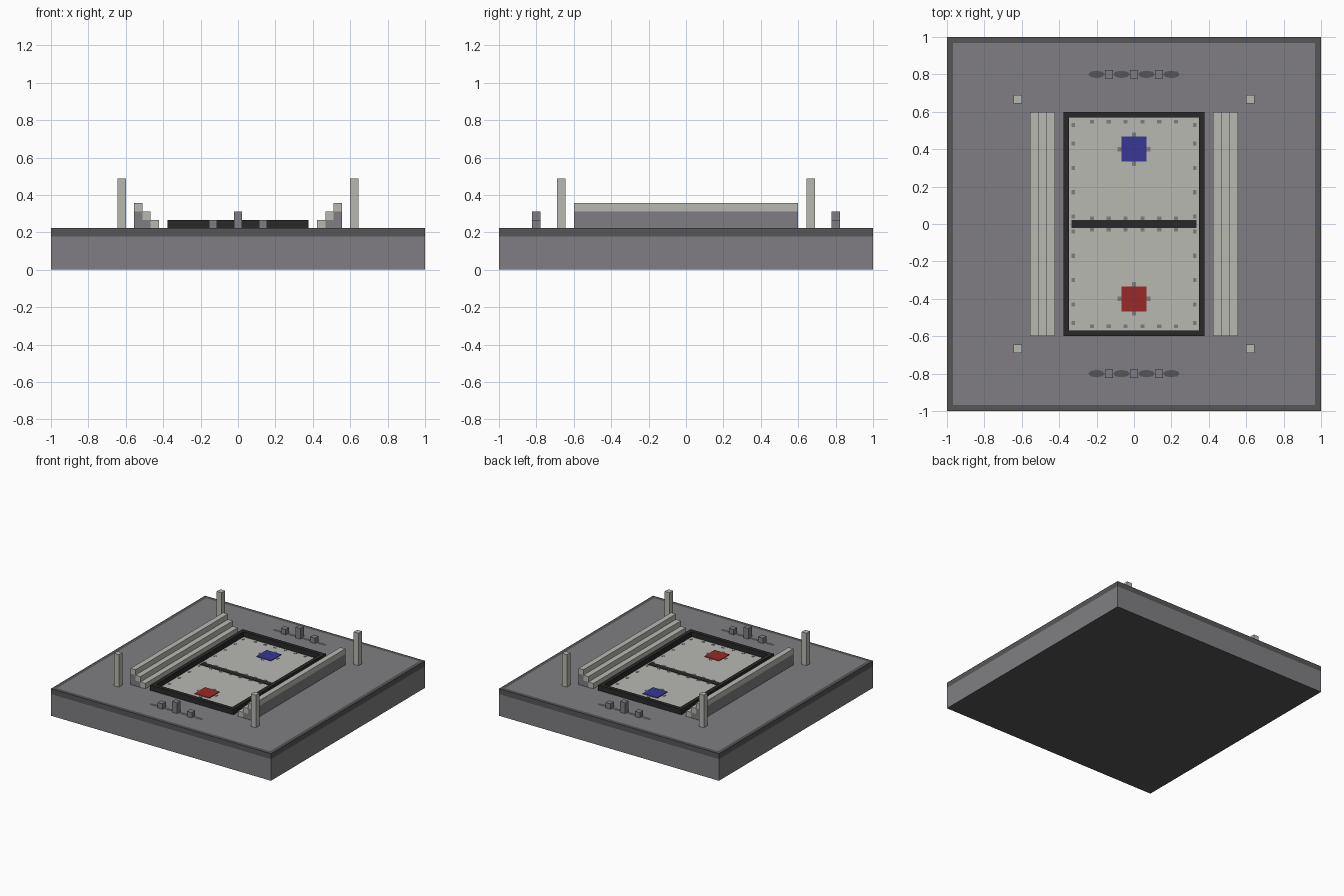
import bpy, bmesh, math

U = 2 / 45          # module size that every part snaps to
TOP = 5 * U         # height of the ground surface

if "Cube" in bpy.data.objects:
    bpy.data.objects.remove(bpy.data.objects["Cube"])


def material(name, hexcode):
    rgb = [(int(hexcode[i:i + 2], 16) / 255) ** 2.2 for i in range(0, 6, 2)]
    m = bpy.data.materials.new(name)
    m.use_nodes = True
    m.diffuse_color = (*rgb, 1)
    m.node_tree.nodes["Principled BSDF"].inputs["Base Color"].default_value = (*rgb, 1)
    return m


STONE = material("stone grey", "7f7d81")
CHARCOAL = material("charcoal", "575757")
BLACK = material("black", "2d2d2d")
PALE = material("pale concrete", "b7b7b1")
BLUE = material("blue", "3a3a94")
RED = material("red", "982d2d")


def finish(bm, name, *mats):
    me = bpy.data.meshes.new(name)
    bmesh.ops.recalc_face_normals(bm, faces=bm.faces)
    bm.to_mesh(me)
    bm.free()
    for m in mats:
        me.materials.append(m)
    ob = bpy.data.objects.new(name, me)
    bpy.context.collection.objects.link(ob)
    return ob


def add_box(bm, center, size):
    verts = bmesh.ops.create_cube(bm, size=1)["verts"]
    for v in verts:
        v.co = [c + k * s for c, k, s in zip(center, v.co, size)]


def box(name, mat, center, size):
    bm = bmesh.new()
    add_box(bm, center, size)
    return finish(bm, name, mat)


def facing(bm, sign):
    bm.normal_update()
    return [f for f in bm.faces if f.normal.z * sign > 0.9]


# Plinth with a dark underside
bm = bmesh.new()
add_box(bm, (0, 0, 2 * U), (2, 2, 4 * U))
for f in facing(bm, -1):
    f.material_index = 1
finish(bm, "plinth", STONE, CHARCOAL)

# Ground slab: dark rim around an inset stone floor with softened corners
bm = bmesh.new()
add_box(bm, (0, 0, 4.5 * U), (2, 2, U))
floor = facing(bm, 1)
bmesh.ops.inset_region(bm, faces=floor, thickness=U)
for f in floor:
    f.material_index = 1
finish(bm, "ground_slab", CHARCOAL, STONE)

# Court: raised black border, sunken pale floor
bm = bmesh.new()
add_box(bm, (0, 0, 5.5 * U), (17 * U, 27 * U, U))
inner = facing(bm, 1)
bmesh.ops.inset_region(bm, faces=inner, thickness=U)
new = bmesh.ops.extrude_face_region(bm, geom=inner)["geom"]
bmesh.ops.delete(bm, geom=inner, context="FACES_ONLY")
for g in new:
    if isinstance(g, bmesh.types.BMVert):
        g.co.z = TOP + 0.002
    elif isinstance(g, bmesh.types.BMFace):
        g.material_index = 1
bmesh.ops.delete(bm, geom=facing(bm, -1), context="FACES_ONLY")
finish(bm, "court", BLACK, PALE)
box("centre_line", BLACK, (0, 0, TOP + 0.003), (15 * U, U, 0.006))

# Coloured marks, one at each end, on a slim grey cross
for side, name, mat in ((1, "blue", BLUE), (-1, "red", RED)):
    y = side * 9 * U
    box(name + "_mark", mat, (0, y, TOP + 0.004), (3 * U, 3 * U, 0.006))
    bm = bmesh.new()
    add_box(bm, (0, y, TOP + 0.002), (4 * U, U / 2, 0.004))
    add_box(bm, (0, y, TOP + 0.002), (U / 2, 4 * U, 0.004))
    finish(bm, name + "_mark_cross", STONE)

# Small grey ticks along the court edges and the centre line
bm = bmesh.new()
tick = U / 2
for s in (-1, 1):
    for y in (0.04, 0.17, 0.30, 0.43, 0.53):
        for t in (-1, 1):
            add_box(bm, (s * 7.3 * U, t * y, TOP + 0.002), (0.4 * U, tick, 0.004))
    for x in (0.045, 0.135, 0.225):
        for t in (-1, 1):
            for y in (0.7, 12.3):
                add_box(bm, (t * x, s * y * U, TOP + 0.002), (tick, 0.4 * U, 0.004))
finish(bm, "court_ticks", STONE)

# Stepped seating along both long sides: pale treads on stone supports
for s, side in ((1, "left"), (-1, "right")):
    treads, supports = bmesh.new(), bmesh.new()
    for i in range(3):
        x = s * (10 + i) * U
        add_box(treads, (x, 0, (5.5 + i) * U), (U, 27 * U, U))
        if i:
            add_box(supports, (x, 0, (5 + i / 2) * U), (U, 27 * U, i * U))
    finish(treads, side + "_seating_treads", PALE)
    finish(supports, side + "_seating_support", STONE)

# Corner posts
for sx, side in ((1, "left"), (-1, "right")):
    for sy, end in ((-1, "front"), (1, "back")):
        box(f"{end}_{side}_post", PALE, (sx * 14 * U, sy * 15 * U, 8 * U), (U, U, 6 * U))

# Podium blocks at both ends, with dark oval patches between them
for sy, end in ((-1, "front"), (1, "back")):
    y = sy * 18 * U
    for i, side in ((-1, "right"), (0, "middle"), (1, "left")):
        h = U if i else 2 * U
        box(f"{end}_{side}_podium", STONE, (i * 3 * U, y, TOP + h / 2), (U, U, h))
    bm = bmesh.new()
    for x in (-4.5, -1.5, 1.5, 4.5):
        ring = [bm.verts.new((x * U + U * math.cos(a * math.pi / 4),
                              y + 0.45 * U * math.sin(a * math.pi / 4), TOP + 0.002))
                for a in range(8)]
        bm.faces.new(ring)
    finish(bm, end + "_podium_patches", CHARCOAL)
